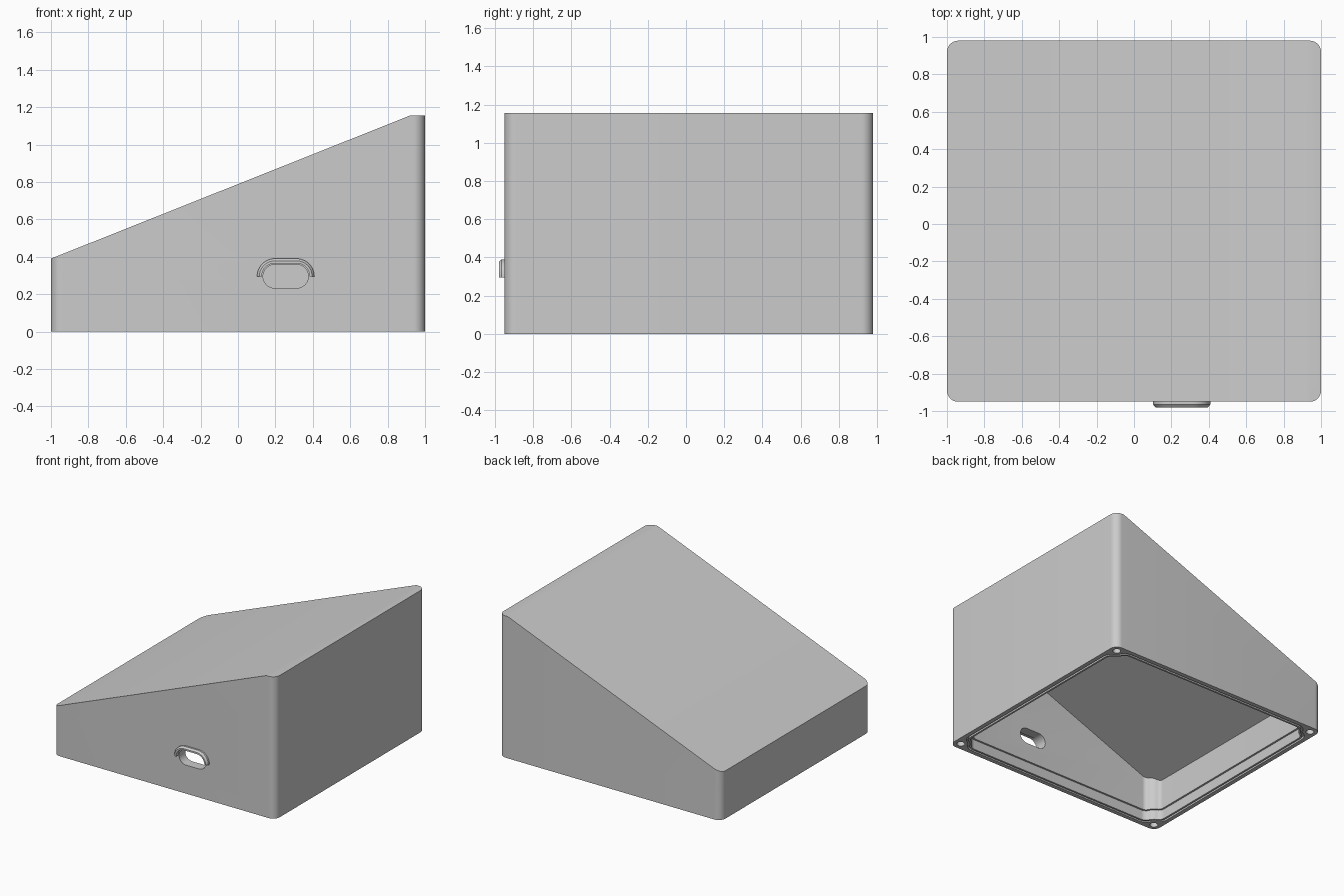
import bpy, bmesh
from math import pi, cos, sin, atan2, sqrt
from mathutils import Vector

if "Cube" in bpy.data.objects:
    bpy.data.objects.remove(bpy.data.objects["Cube"])

HX, HY, CY = 1.0, 0.965, 0.015      # outer half sizes and y centre
C = 0.06                            # corner radius, also screw inset
WALL, BOSS, FILLET = 0.08, 0.10, 0.04
TOP = 1.155
SLOPE = Vector((-0.765, 0, 1.92)).normalized()


def arc(cx, cy, r, a0, a1, n):
    return [(cx + r * cos(a0 + (a1 - a0) * i / n), cy + r * sin(a0 + (a1 - a0) * i / n))
            for i in range(n + 1)]


def around(corner):
    """Repeat a corner, given as insets from the side walls, in all four quadrants."""
    pts = []
    for sx, sy in ((1, 1), (-1, 1), (-1, -1), (1, -1)):
        seq = corner if sx * sy > 0 else corner[::-1]
        pts += [(sx * (HX - a), CY + sy * (HY - b)) for a, b in seq]
    return pts


def inner_outline(d):
    """Cavity outline with filleted screw bosses, grown outward by d."""
    t, r, f = WALL - d, BOSS - d, FILLET + d
    k = t + f - C
    D = sqrt((r + f) ** 2 - k * k)
    half = arc(t + f, C + D, f, pi, 2 * pi + atan2(-D, -k), 8)
    a = atan2(D, k)
    return half + arc(C, C, r, a, pi / 2 - a, 12)[1:-1] + [(y, x) for x, y in half[::-1]]


def finish(name, bm):
    bmesh.ops.recalc_face_normals(bm, faces=bm.faces[:])
    me = bpy.data.meshes.new(name)
    bm.to_mesh(me)
    bm.free()
    ob = bpy.data.objects.new(name, me)
    bpy.context.collection.objects.link(ob)
    return ob


def prism(name, pts, lo, hi, along_y=False, slope_offset=None):
    bm = bmesh.new()
    loops = []
    for h in (lo, hi):
        loops.append([bm.verts.new((x, h, y) if along_y else (x, y, h)) for x, y in pts])
        bm.faces.new(loops[-1])
    n = len(pts)
    for i in range(n):
        j = (i + 1) % n
        bm.faces.new((loops[0][i], loops[0][j], loops[1][j], loops[1][i]))
    if slope_offset is not None:
        co = Vector((-1, 0, 0.39)) - SLOPE * slope_offset
        cut = bmesh.ops.bisect_plane(bm, geom=bm.verts[:] + bm.edges[:] + bm.faces[:],
                                     plane_co=co, plane_no=SLOPE, clear_outer=True)
        edges = [e for e in cut['geom_cut'] if isinstance(e, bmesh.types.BMEdge)]
        bmesh.ops.contextual_create(bm, geom=edges)
    return finish(name, bm)


def sweep(name, rings, closed):
    """Skin matching closed rings; closed joins the last to the first."""
    bm = bmesh.new()
    vs = [[bm.verts.new(p) for p in ring] for ring in rings]
    n, m = len(vs), len(vs[0])
    for i in range(n if closed else n - 1):
        for j in range(m):
            a, b = vs[i], vs[(i + 1) % n]
            bm.faces.new((a[j], a[(j + 1) % m], b[(j + 1) % m], b[j]))
    if not closed:
        bm.faces.new(vs[0])
        bm.faces.new(vs[-1])
    return finish(name, bm)


def smooth(ob):
    bpy.ops.object.select_all(action='DESELECT')
    ob.select_set(True)
    bpy.context.view_layer.objects.active = ob
    bpy.ops.object.shade_smooth_by_angle(angle=pi / 6)


def stadium(r, half=False):
    x, z, s = 0.255, 0.295, 0.058
    pts = arc(x + s, z, r, 0, pi / 2, 12) + arc(x - s, z, r, pi / 2, pi, 12)
    if not half:
        pts += arc(x - s, z, r, pi, 1.5 * pi, 12)[1:] + arc(x + s, z, r, 1.5 * pi, 2 * pi, 12)[:-1]
    return pts


# Wedge housing
housing = prism("wedge_housing", around(arc(C, C, C, pi, 1.5 * pi, 12)), 0, TOP, slope_offset=0)

# Cutters: cavity, lid recess, seal groove, port slot, screw holes
cutters = [
    prism("cavity_cutter", around(inner_outline(0)), -0.1, TOP - 0.09, slope_offset=0.09),
    prism("lid_recess_cutter", around(inner_outline(0.015)), -0.12, 0.08),
    prism("slot_cutter", stadium(0.063), -1.1, -0.8, along_y=True),
]
inner, outer = around(inner_outline(0.03)), around(inner_outline(0.045))
groove = [[(x, y, z) for x, y in pts] for pts, z in
          ((inner, -0.05), (outer, -0.05), (outer, 0.02), (inner, 0.02))]
cutters.append(sweep("seal_groove_cutter", groove, True))
for sx in (-1, 1):
    for sy in (-1, 1):
        hole = arc(sx * (HX - C), CY + sy * (HY - C), 0.03, 0, 2 * pi, 32)[:-1]
        cutters.append(prism("screw_hole_cutter", hole, -0.1, 0.25))

bpy.context.view_layer.objects.active = housing
for c in cutters:
    c.hide_render = True
    mod = housing.modifiers.new(c.name, 'BOOLEAN')
    mod.operation, mod.solver, mod.object = 'DIFFERENCE', 'EXACT', c
    bpy.ops.object.modifier_apply(modifier=mod.name)
    bpy.data.objects.remove(c)
smooth(housing)

# Chamfered rain hood arching over the port slot
section = [(0.07, -0.945), (0.095, -0.945), (0.095, -0.965), (0.083, -0.98), (0.07, -0.98)]
strips = [[(x, y, z) for x, z in stadium(r, half=True)] for r, y in section]
hood = sweep("port_hood", list(zip(*strips)), False)
smooth(hood)
